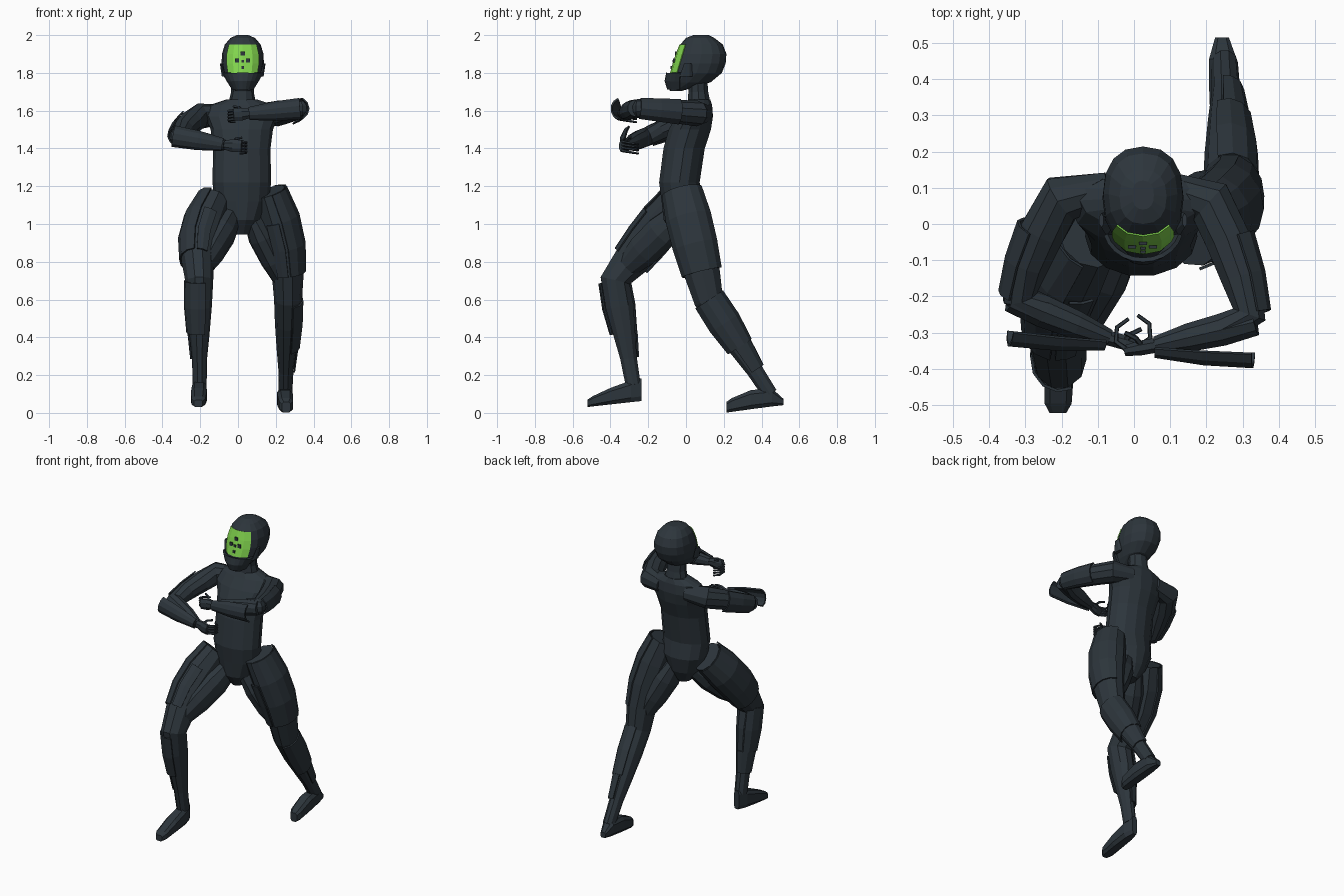
import bpy, bmesh, math
from mathutils import Vector as V

if "Cube" in bpy.data.objects:
    bpy.data.objects.remove(bpy.data.objects["Cube"])


def material(name, rgb):
    m = bpy.data.materials.new(name)
    m.diffuse_color = (*rgb, 1)
    m.use_nodes = True
    m.node_tree.nodes["Principled BSDF"].inputs["Base Color"].default_value = m.diffuse_color
    return m


DARK = material("dark slate", (0.026, 0.036, 0.045))
GREEN = material("visor green", (0.22, 0.66, 0.075))
DOWN, UP, FRONT = (0, 0, -1), (0, 0, 1), (0, -1, 0)


def loft(name, rings, side=(1, 0, 0), axis=None, sides=10, arc=None, grow=0.0,
         power=1.0, mat=DARK, thick=0.008):
    """Skin rings (centre, half width along side, half depth).
    With arc=(from, to) in degrees it makes an open shell and thickens it."""
    bm = bmesh.new()
    cs = [V(r[0]) for r in rings]
    rows = []
    for i, (_, w, d) in enumerate(rings):
        t = V(axis or (cs[min(i + 1, len(cs) - 1)] - cs[max(i - 1, 0)])).normalized()
        u = (V(side) - V(side).dot(t) * t).normalized()
        v = t.cross(u)
        row = []
        for k in range(sides + 1 if arc else sides):
            if arc:
                a = math.radians(arc[0] + (arc[1] - arc[0]) * k / sides)
            else:
                a = math.tau * (k + (0.5 if sides < 9 else 0)) / sides
            c, s = (math.copysign(abs(q) ** power, q) for q in (math.cos(a), math.sin(a)))
            row.append(bm.verts.new(cs[i] + u * c * (w + grow) + v * s * (d + grow)))
        rows.append(row)
    for a, b in zip(rows, rows[1:]):
        m = len(a)
        for k in range(m - 1 if arc else m):
            bm.faces.new((a[k], a[(k + 1) % m], b[(k + 1) % m], b[k]))
    if not arc:
        bm.faces.new(rows[0])
        bm.faces.new(rows[-1])
    bmesh.ops.recalc_face_normals(bm, faces=bm.faces)
    me = bpy.data.meshes.new(name)
    bm.to_mesh(me)
    bm.free()
    me.materials.append(mat)
    ob = bpy.data.objects.new(name, me)
    bpy.context.collection.objects.link(ob)
    if arc:
        mod = ob.modifiers.new("thickness", "SOLIDIFY")
        mod.thickness, mod.offset = thick, 0


def limb(a, b, profile, bow=0.0):
    """Rings from a to b; profile rows are (half width, half depth), evenly spaced.
    bow pushes the middle sideways."""
    n = len(profile) - 1
    return [(V(a).lerp(V(b), i / n) + V((bow * math.sin(math.pi * i / n), 0, 0)), w, d)
            for i, (w, d) in enumerate(profile)]


# Torso and neck: y, z, half width, half depth
TORSO = [(-.02, .945, .04, .05), (-.025, 1.02, .10, .095), (-.02, 1.12, .145, .112),
         (-.035, 1.22, .155, .11), (-.01, 1.4, .152, .112), (.02, 1.5, .165, .115),
         (.045, 1.57, .195, .10), (.065, 1.63, .17, .075), (.07, 1.66, .08, .06)]
loft("torso", [((.02, y, z), w, d) for y, z, w, d in TORSO], axis=DOWN, sides=14)
loft("neck", limb((.022, .07, 1.63), (.025, .06, 1.77), [(.075, .065), (.06, .055), (.062, .055)]), axis=DOWN)

# Helmet: z, front y, back y, half width
PROF = [(1.705, -.085, -.02, .04), (1.75, -.10, .13, .075), (1.80, -.08, .19, .102),
        (1.85, -.066, .21, .112), (1.90, -.05, .214, .11), (1.95, -.03, .195, .095),
        (1.985, .0, .15, .065), (2.0, .04, .12, .03)]
head = [(V((.025, (f + b) / 2, z)), w, (b - f) / 2) for z, f, b, w in PROF]
loft("helmet", head, axis=DOWN, sides=16, power=.85)
loft("visor", head[2:6], axis=DOWN, sides=4, arc=(45, 135), grow=.002, power=.85, mat=GREEN, thick=.005)
loft("jaw_guard", limb((.025, -.01, 1.715), (.025, -.005, 1.80), [(.05, .08), (.078, .096), (.103, .09)]),
     axis=DOWN, sides=10, arc=(15, 165), grow=.004, thick=.012)
for s in (-1, 1):
    loft("cheek_guard", limb((.025 + s * .1, 0, 1.78), (.025 + s * .115, .01, 1.85),
                             [(.012, .035), (.007, .02)]), axis=DOWN, sides=6)

# Small dark marks on the visor
for dx, z, s in ((0, 1.903, .015), (-.03, 1.866, .015), (.028, 1.866, .015), (0, 1.862, .01), (0, 1.828, .01)):
    i = 2 + int((z - 1.8) / .05)
    k = (z - PROF[i][0]) / .05
    (c0, w0, d0), (c1, w1, d1) = head[i:i + 2]
    c, w, d = c0.lerp(c1, k), w0 + (w1 - w0) * k, d0 + (d1 - d0) * k
    p = c + V((dx, -(d + .005) * (1 - abs(dx / w) ** 2.35) ** .425, 0))
    loft("visor_mark", [(p + V((0, .004, 0)), s, s), (p - V((0, .004, 0)), s, s)],
         axis=FRONT, sides=4, power=.9)

# Legs: one bent loft, a foot and thin outer panels, placed by joints
THIGH = [(.088, .10), (.104, .114), (.10, .112), (.085, .10), (.074, .083)]
SHIN = [(.066, .075), (.066, .078), (.054, .062), (.04, .046), (.037, .042)]
INNER = [(.045, .07), (.075, .095), (.07, .09), (.05, .06)]
FOOT = [(0, .02), (.2, .04), (.57, .044), (.91, .039), (1, .024)]  # along, half width


def leg(n, hip, knee, ankle, heel, toe, heights, bow, crotch, arcs):
    thigh, shin = limb(hip, knee, THIGH, bow), limb(knee, ankle, SHIN)
    loft(n + "_leg", thigh + shin[1:])
    loft(n + "_inner_thigh", limb(crotch, V(hip).lerp(V(knee), .85), INNER))
    loft(n + "_thigh_panel", thigh[:4], arc=arcs[0], sides=6, grow=.008)
    loft(n + "_thigh_strip", thigh[1:4], arc=arcs[1], sides=2, grow=.006)
    loft(n + "_shin_guard", shin[:3], arc=arcs[2], sides=6, grow=.012)
    loft(n + "_ankle_guard", shin[2:4], arc=arcs[3], sides=4, grow=.007)
    loft(n + "_foot", [(V(heel).lerp(V(toe), t) + V((0, 0, h)), w, h) for (t, w), h in zip(FOOT, heights)],
         axis=FRONT, sides=8, power=.6)


leg("rear", (.165, -.02, 1.17), (.265, .12, .60), (.25, .445, .10),
    (.243, .515, .04), (.255, .215, 0), (.018, .05, .053, .038, .03), .033, (.065, -.02, 1.06),
    ((-75, 80), (88, 125), (-115, 70), (-100, 20)))
leg("front", (-.125, -.04, 1.12), (-.205, -.375, .70), (-.203, -.28, .15),
    (-.203, -.235, .06), (-.21, -.522, .03), (.063, .06, .046, .028, .02), -.042, (-.025, -.03, 1.05),
    ((100, 255), (55, 92), (65, 245), (160, 280)))

# Arms: one bent loft, curved plates and a hand with curled fingers
UPPER = [(.068, .07), (.063, .065), (.057, .058), (.05, .05)]
FORE = [(.045, .04), (.052, .047), (.046, .041), (.028, .026)]
PLATE = [(.055, .05), (.049, .047), (.031, .031)]


def arm(n, root, shoulder, elbow, forearm, wrist, plate, plate_end, palm, s):
    upper, fore = limb(shoulder, elbow, UPPER, -s * .015), limb(forearm, wrist, FORE)
    loft(n + "_arm", [(V(root), .05, .045)] + upper + fore[1:], side=UP)
    loft(n + "_forearm", fore, side=UP)
    loft(n + "_upper_arm_panel", upper[1:], side=UP, arc=(s * 90 - 65, s * 90 + 65), sides=4, grow=.008)
    loft(n + "_forearm_plate", limb(plate, plate_end, PLATE), side=UP,
         arc=(s * 90 - 75, s * 90 + 75), sides=5, thick=.01)
    loft(n + "_palm", limb(wrist, palm, [(.026, .022), (.037, .022), (.034, .016)]), side=UP, sides=8)
    curl = [(-.01, 0, 0), (.025, .025, -.005), (.022, .065, -.012), (-.01, .088, -.016)]
    digits = [("_finger", [(x, y, z + .025 - .016 * i) for x, y, z in curl]) for i in range(4)]
    digits.append(("_thumb", [(-.05, .01, .02), (-.03, .035, .04), (0, .05, .045)]))
    for part, pts in digits:
        loft(n + part, [(V(palm) + V((s * x, y, z)), .0085 - .001 * i, .0085 - .001 * i)
                        for i, (x, y, z) in enumerate(pts)], side=UP, sides=5)


arm("right", (.10, .10, 1.585), (.21, .06, 1.585), (.318, -.25, 1.612), (.335, -.27, 1.613),
    (.06, -.335, 1.585), (.33, -.345, 1.61), (.06, -.335, 1.585), (-.025, -.35, 1.578), -1)
arm("left", (-.07, .10, 1.58), (-.20, .07, 1.572), (-.315, -.20, 1.465), (-.34, -.205, 1.465),
    (-.07, -.315, 1.418), (-.34, -.285, 1.465), (-.08, -.315, 1.42), (.02, -.34, 1.412), 1)
